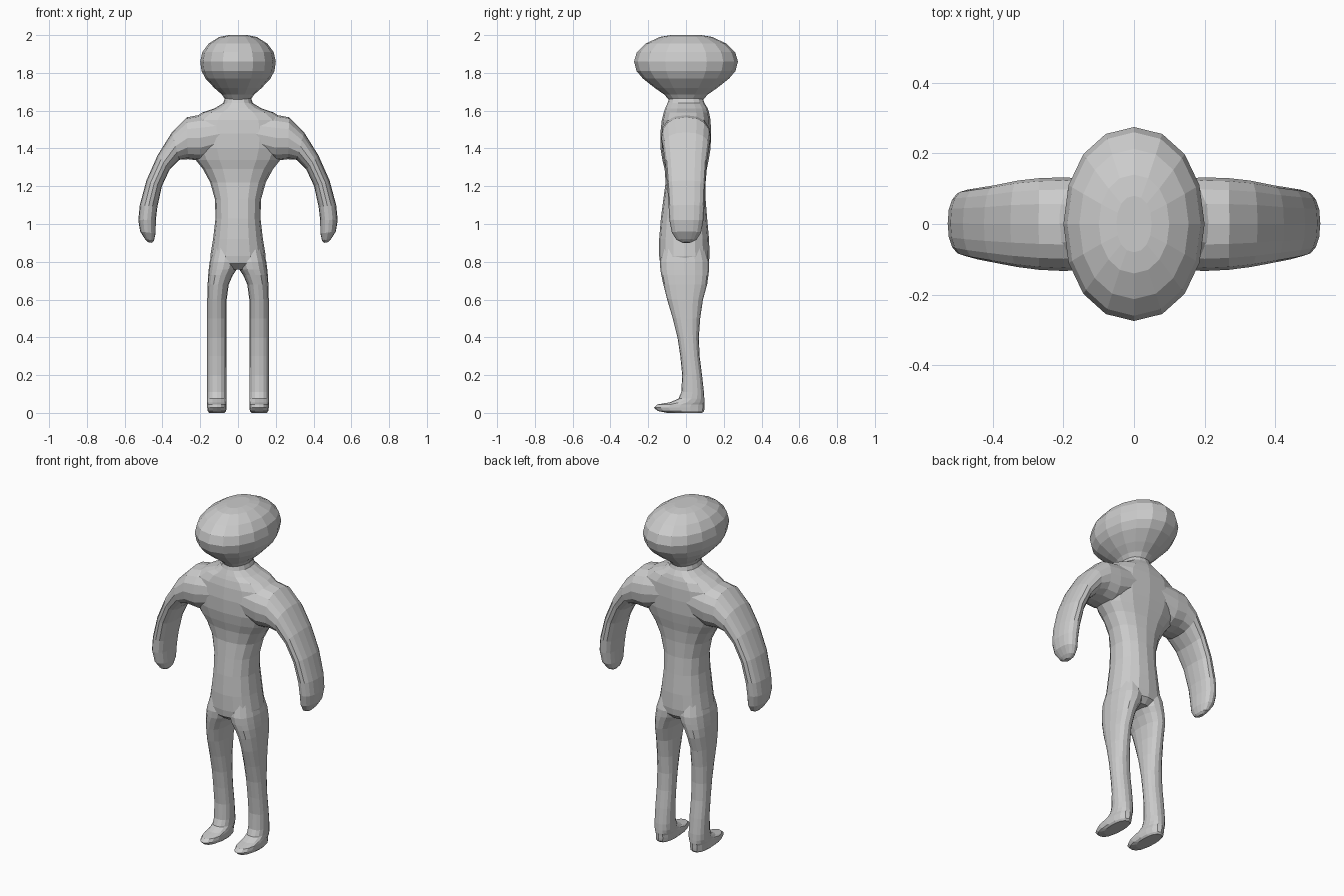
import bpy, bmesh
from math import cos, sin, tau, copysign


def loft(name, rings, sides=16, power=2.3):
    """Skin superellipse rings given as (x0, z0, x1, z1, y0, y1)."""
    bm = bmesh.new()
    loops = []
    for x0, z0, x1, z1, y0, y1 in rings:
        loop = []
        for i in range(sides):
            a = tau * i / sides
            c = copysign(abs(cos(a)) ** (2 / power), cos(a))
            s = copysign(abs(sin(a)) ** (2 / power), sin(a))
            loop.append(bm.verts.new(((x0 + x1) / 2 + c * (x1 - x0) / 2,
                                      (y0 + y1) / 2 + s * (y1 - y0) / 2,
                                      (z0 + z1) / 2 + c * (z1 - z0) / 2)))
        loops.append(loop)
    for a, b in zip(loops, loops[1:]):
        for i in range(sides):
            j = (i + 1) % sides
            bm.faces.new((a[i], a[j], b[j], b[i]))
    bm.faces.new(loops[0])
    bm.faces.new(loops[-1])
    bmesh.ops.recalc_face_normals(bm, faces=bm.faces)
    mesh = bpy.data.meshes.new(name)
    bm.to_mesh(mesh)
    bm.free()
    obj = bpy.data.objects.new(name, mesh)
    bpy.context.collection.objects.link(obj)
    return obj


def flip(rings, s):
    return [(s * x0, z0, s * x1, z1, y0, y1) for x0, z0, x1, z1, y0, y1 in rings]


# Head: (z, half width, half depth)
head = [(2.0, .05, .08), (1.99, .1, .14), (1.955, .155, .213), (1.91, .189, .26),
        (1.86, .2, .275), (1.81, .193, .262), (1.77, .172, .228), (1.72, .125, .165),
        (1.685, .085, .115), (1.66, .068, .092)]
loft("head", [(-w, z, w, z, -d, d) for z, w, d in head], power=2.1)

# Torso: (z, half width, front y, back y)
torso = [(1.67, .068, -.088, .088), (1.64, .078, -.098, .098), (1.612, .125, -.11, .115),
         (1.59, .19, -.118, .122), (1.55, .25, -.128, .13), (1.48, .265, -.136, .133),
         (1.4, .255, -.135, .13), (1.34, .225, -.125, .12), (1.29, .185, -.113, .11),
         (1.22, .147, -.108, .104), (1.13, .122, -.12, .104), (1.03, .119, -.133, .112),
         (.92, .132, -.142, .122), (.83, .147, -.142, .125), (.79, .14, -.137, .12),
         (.76, .07, -.1, .09)]
body = loft("body", [(-w, z, w, z, f, b) for z, w, f, b in torso])

# Arm: upper/outer point, lower/inner point, front and back
arm = [(.08, 1.58, .08, 1.38, -.128, .126), (.2, 1.578, .2, 1.335, -.133, .132),
       (.27, 1.565, .265, 1.343, -.13, .13), (.35, 1.485, .31, 1.34, -.122, .123),
       (.425, 1.365, .362, 1.288, -.11, .11), (.485, 1.23, .403, 1.2, -.1, .102),
       (.52, 1.1, .427, 1.09, -.092, .097), (.528, 1.02, .435, 1.02, -.088, .092),
       (.518, .96, .436, .95, -.075, .08), (.492, .92, .445, .912, -.05, .055),
       (.477, .904, .455, .9, -.022, .026)]

# Leg and foot: (z, inner x, outer x, front y, back y)
leg = [(.88, -.01, .13, -.12, .1), (.8, -.006, .15, -.138, .122), (.76, .006, .155, -.136, .122),
       (.73, .027, .158, -.131, .119), (.68, .049, .161, -.12, .112), (.6, .06, .163, -.1, .09),
       (.5, .061, .163, -.07, .075), (.4, .061, .163, -.045, .068), (.3, .061, .163, -.03, .072),
       (.2, .06, .163, -.02, .085), (.11, .06, .163, -.025, .095), (.075, .06, .163, -.04, .097),
       (.056, .06, .163, -.085, .098), (.045, .06, .163, -.15, .098), (.028, .06, .163, -.17, .098),
       (.01, .063, .161, -.15, .096), (0, .072, .152, -.1, .085)]
leg = [(a, z, b, z, f, k) for z, a, b, f, k in leg]

# Weld both limbs of each pair into the body
for rings in (arm, leg):
    for side in (1, -1):
        limb = loft("limb", flip(rings, side))
        mod = body.modifiers.new("weld", 'BOOLEAN')
        mod.operation = 'UNION'
        mod.solver = 'EXACT'
        mod.object = limb
        bpy.context.view_layer.objects.active = body
        bpy.ops.object.modifier_apply(modifier=mod.name)
        bpy.data.objects.remove(limb)
